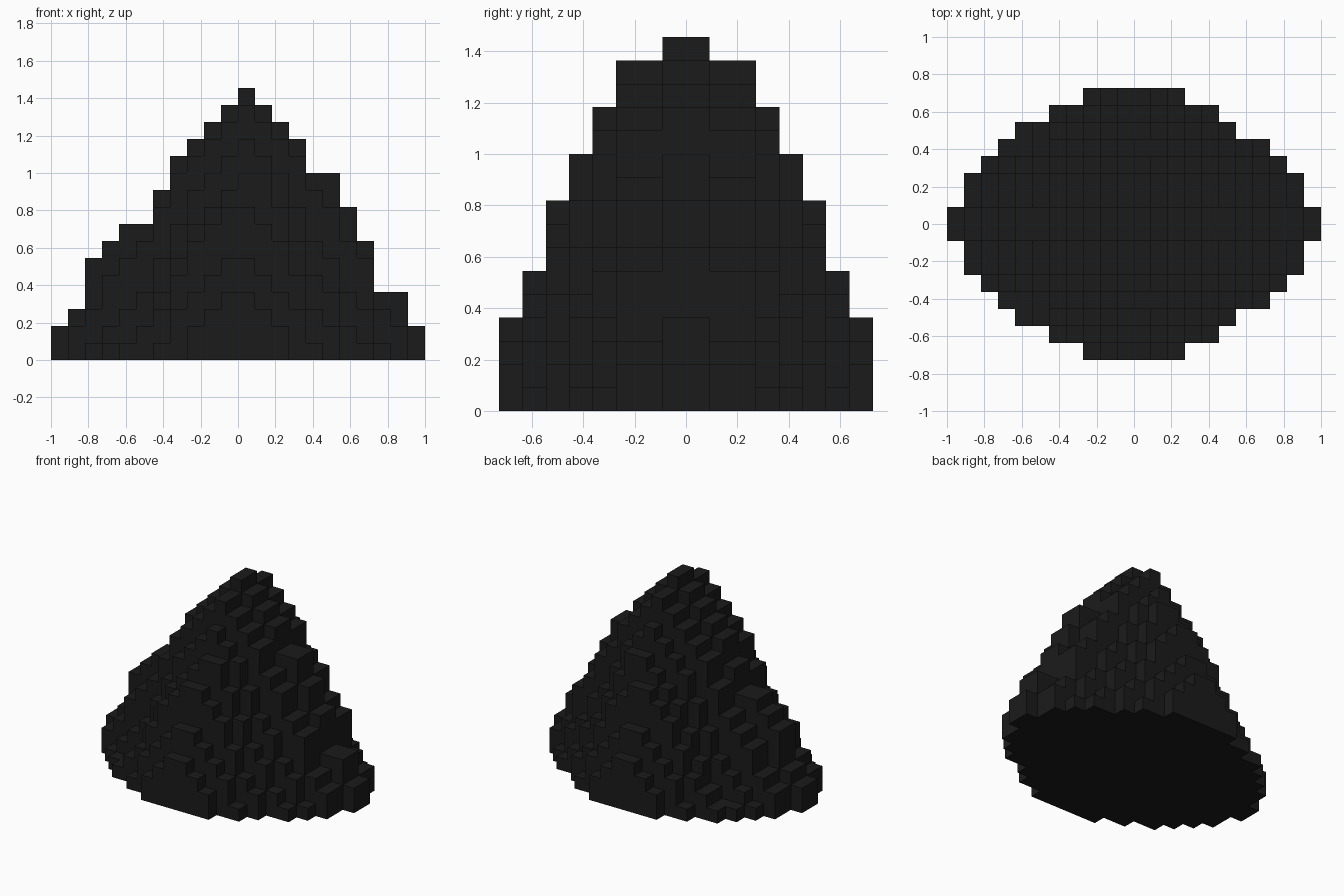
import bpy, bmesh
from mathutils import Vector

if "Cube" in bpy.data.objects:
    bpy.data.objects.remove(bpy.data.objects["Cube"])

U = 2 / 22                     # block size: 22 x 16 x 16 grid
NX, NY = 22, 16

RIDGE_L = [15, 14, 13, 12, 10, 8, 7, 6, 4, 3, 2]    # ridge heights going left
RIDGE_R = [16, 15, 14, 13, 11, 10, 8, 7, 4, 3, 2]   # ridge heights going right
ROW_TOP = [16, 15, 15, 13, 11, 9, 6, 4]             # peak of each row from centre
REACH_L = [11, 10, 10, 9, 8, 7, 5, 3]               # row half-lengths in blocks
REACH_R = [11, 10, 10, 9, 8, 6, 5, 3]
BUMPS = {2: 6, 3: 7, 4: 8, 16: 11, 17: 9, 20: 4}    # lumps on the centre ridge


def height(i, k):
    """Number of blocks stacked in column i, row k."""
    if not (0 <= i < NX and 0 <= k < NY):
        return 0
    j = k - 8 if k >= 8 else 7 - k
    right = i >= 11
    d = i - 11 if right else 10 - i
    if d >= (REACH_R if right else REACH_L)[j]:
        return 0
    ridge = RIDGE_R if right or j >= 5 else RIDGE_L
    h = ridge[d] - (16 - ROW_TOP[j])
    if j in (3, 4, 5) and d >= 3:                   # hollower diagonals
        h -= 1
    if j == 4 and i == 12:                          # two-block wide step
        h = ROW_TOP[j]
    h = max(1, h)
    return max(h, BUMPS.get(i, 0)) if j == 0 else h


bm = bmesh.new()


def quad(origin, a, b):
    """One block face spanned by a and b."""
    o = Vector(origin) - Vector((NX / 2, NY / 2, 0))
    a, b = Vector(a), Vector(b)
    bm.faces.new([bm.verts.new(p * U) for p in (o, o + a, o + a + b, o + b)])


X, Y, Z = (1, 0, 0), (0, 1, 0), (0, 0, 1)
for i in range(NX):
    for k in range(NY):
        h = height(i, k)
        if not h:
            continue
        quad((i, k, h), X, Y)                       # top
        quad((i, k, 0), Y, X)                       # underside
        for z in range(height(i + 1, k), h):        # four exposed sides
            quad((i + 1, k, z), Y, Z)
        for z in range(height(i - 1, k), h):
            quad((i, k, z), Z, Y)
        for z in range(height(i, k + 1), h):
            quad((i, k + 1, z), Z, X)
        for z in range(height(i, k - 1), h):
            quad((i, k, z), X, Z)

bmesh.ops.remove_doubles(bm, verts=bm.verts, dist=0.001)
mesh = bpy.data.meshes.new("block_mound")
bm.to_mesh(mesh)
bm.free()

# Single charcoal colour
mat = bpy.data.materials.new("charcoal")
mat.diffuse_color = (0.011, 0.011, 0.011, 1)
mat.use_nodes = True
mat.node_tree.nodes["Principled BSDF"].inputs["Base Color"].default_value = mat.diffuse_color
mesh.materials.append(mat)
bpy.context.collection.objects.link(bpy.data.objects.new("block_mound", mesh))
